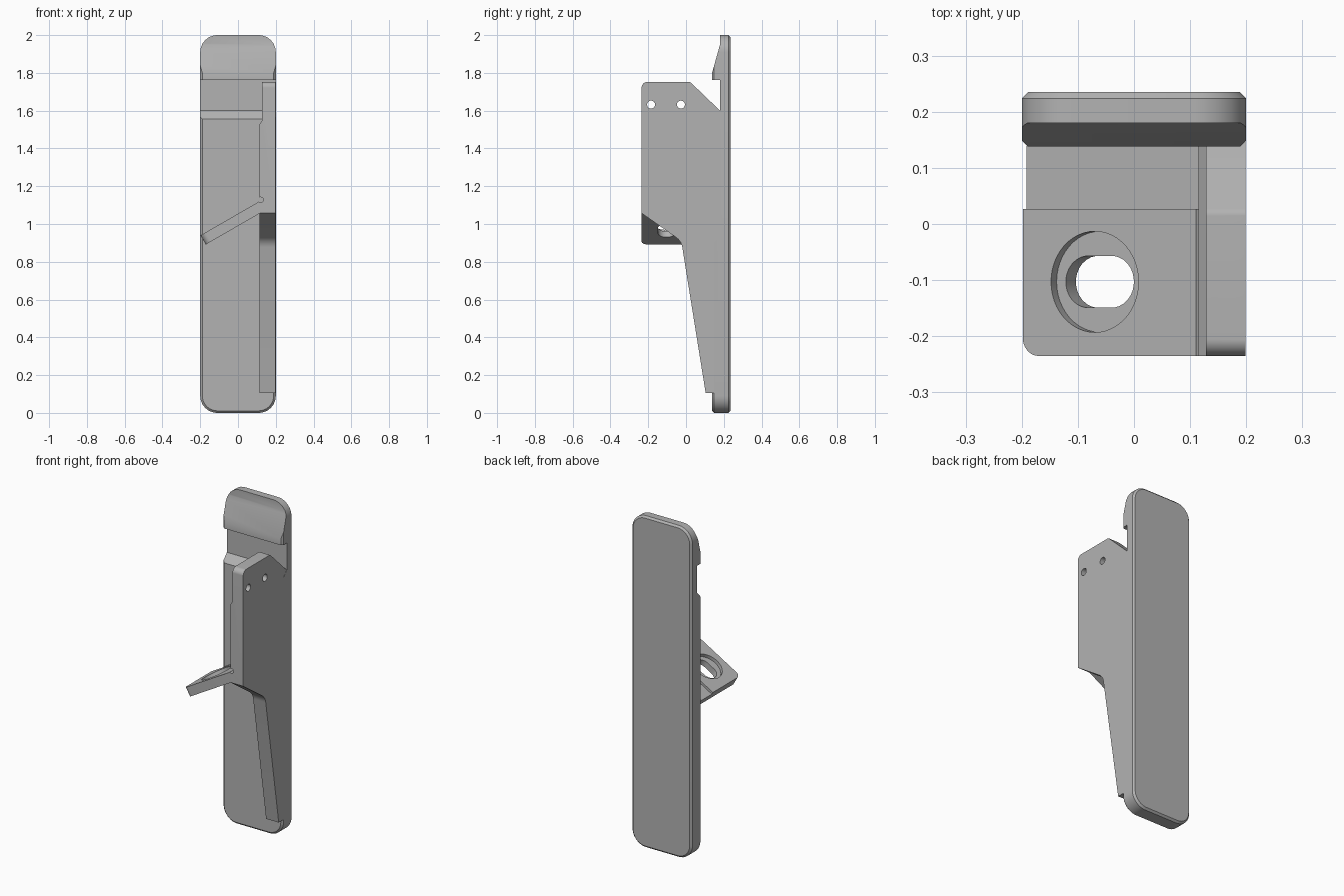
import bpy, bmesh, math
from mathutils import Matrix, Vector

cube = bpy.data.objects.get("Cube")
if cube:
    bpy.data.objects.remove(cube, do_unlink=True)

GREY = (0.45, 0.45, 0.45, 1)
mat = bpy.data.materials.new("plain grey")
mat.use_nodes = True
mat.diffuse_color = GREY
mat.node_tree.nodes["Principled BSDF"].inputs["Base Color"].default_value = GREY


def outline(corners, steps=8):
    """Turn (a, b, radius) corners into a 2D outline with filleted corners."""
    pts = []
    for i, c in enumerate(corners):
        p = Vector(c[:2])
        r = c[2] if len(c) > 2 else 0
        if not r:
            pts.append(p)
            continue
        d1 = (Vector(corners[i - 1][:2]) - p).normalized()
        d2 = (Vector(corners[(i + 1) % len(corners)][:2]) - p).normalized()
        half = d1.angle(d2) / 2
        centre = p + (d1 + d2).normalized() * r / math.sin(half)
        v1 = p + d1 * r / math.tan(half) - centre
        v2 = p + d2 * r / math.tan(half) - centre
        for k in range(steps + 1):
            t = k / steps
            pts.append(centre + (v1 * (1 - t) + v2 * t).normalized() * r)
    return pts


def prism(name, corners, axis, lo, hi, bevel=None, width=0, segments=1):
    """Extrude an outline along an axis; optionally bevel the edges a rule picks."""
    place = {"X": lambda a, b, h: (h, a, b),
             "Y": lambda a, b, h: (a, h, b),
             "Z": lambda a, b, h: (a, b, h)}[axis]
    bm = bmesh.new()
    pts = outline(corners)
    rings = [[bm.verts.new(place(p.x, p.y, h)) for p in pts] for h in (lo, hi)]
    bm.faces.new(rings[0])
    bm.faces.new(rings[1])
    n = len(pts)
    for i in range(n):
        j = (i + 1) % n
        bm.faces.new((rings[0][i], rings[0][j], rings[1][j], rings[1][i]))
    bmesh.ops.recalc_face_normals(bm, faces=bm.faces)
    if bevel:
        edges = [e for e in bm.edges if bevel(e.verts[0].co, e.verts[1].co)]
        bmesh.ops.bevel(bm, geom=edges, offset=width, segments=segments,
                        profile=0.5, affect="EDGES")
    mesh = bpy.data.meshes.new(name)
    bm.to_mesh(mesh)
    bm.free()
    mesh.materials.append(mat)
    obj = bpy.data.objects.new(name, mesh)
    bpy.context.collection.objects.link(obj)
    return obj


def activate(obj):
    bpy.ops.object.select_all(action="DESELECT")
    obj.select_set(True)
    bpy.context.view_layer.objects.active = obj


def cut(obj, *args):
    """Subtract a prism from an object."""
    cutter = prism("cutter", *args)
    cutter.hide_render = True
    mod = obj.modifiers.new("cut", "BOOLEAN")
    mod.operation = "DIFFERENCE"
    mod.solver = "EXACT"
    mod.object = cutter
    activate(obj)
    bpy.ops.object.modifier_apply(modifier=mod.name)
    bpy.data.objects.remove(cutter, do_unlink=True)


def box(a0, a1, b0, b1, r=0):
    return [(a0, b0, r), (a1, b0, r), (a1, b1, r), (a0, b1, r)]


def disc(a, b, r, n=32):
    return [(a + r * math.cos(k * math.tau / n), b + r * math.sin(k * math.tau / n))
            for k in range(n)]


BACK, FRONT, STEP = 0.235, 0.138, 0.18

# Back plate with chamfered rim
plate = prism("back_plate", box(-0.2, 0.2, 0, 2, 0.09), "Y", FRONT, BACK,
              lambda a, b: abs(a.y - b.y) < 1e-5, 0.011)
# Notch below the hook, and sloped top of the hook
cut(plate, [(0.1, 1.555), (FRONT, 1.555), (STEP, 1.6), (STEP, 1.763), (0.1, 1.763)],
    "X", -0.3, 0.3)
cut(plate, [(0.1, 1.8), (FRONT, 1.8), (STEP, 1.95), (STEP, 2.1), (0.1, 2.1)],
    "X", -0.3, 0.3)

# Side wall standing forward of the plate, with rounded outer top edge
wall = prism("side_wall",
             [(-0.235, 1.057), (-0.025, 0.91, 0.08), (0.104, 0.105), (0.15, 0.105),
              (0.2, 0.15), (0.2, 1.58), (STEP, 1.6), (0.022, 1.752, 0.02),
              (-0.235, 1.752, 0.03)],
             "X", 0.115, 0.199,
             lambda a, b: min(a.x, b.x) > 0.19 and min(a.z, b.z) > 1.745
             and abs(a.y - b.y) > 0.1, 0.025, 5)
cut(wall, [(0.05, 1.52), (0.115, 1.53), (0.128, 1.55), (0.128, 1.8), (0.05, 1.8)],
    "Y", -0.3, 0.3)
for y in (-0.185, -0.027):
    cut(wall, disc(y, 1.632, 0.021), "X", 0, 0.3)

# Tilted arm: flat plate, built level and then tipped
arm = prism("tilted_arm", [(-0.402, -0.235, 0.032), (0, -0.235), (0, 0.139), (-0.402, 0.139)],
            "Z", -0.056, 0)
cut(arm, box(-0.5, 0.1, 0.027, 0.2), "Z", -0.014, 0.1)
cut(arm, disc(-0.254, -0.103, 0.09, 48), "Z", -0.02, 0.1)
cut(arm, box(-0.325, -0.185, -0.149, -0.057, 0.0455), "Z", -0.1, 0.1)
arm.data.transform(Matrix.Translation((0.15, 0, 1.141))
                   @ Matrix.Rotation(math.radians(-30), 4, "Y"))

# Relief bore at the root of the arm
for part in (wall, arm):
    cut(part, disc(0.12, 1.128, 0.014, 20), "Y", -0.3, 0.136)

for part in (plate, wall, arm):
    activate(part)
    bpy.ops.object.shade_smooth_by_angle(angle=math.radians(25))
